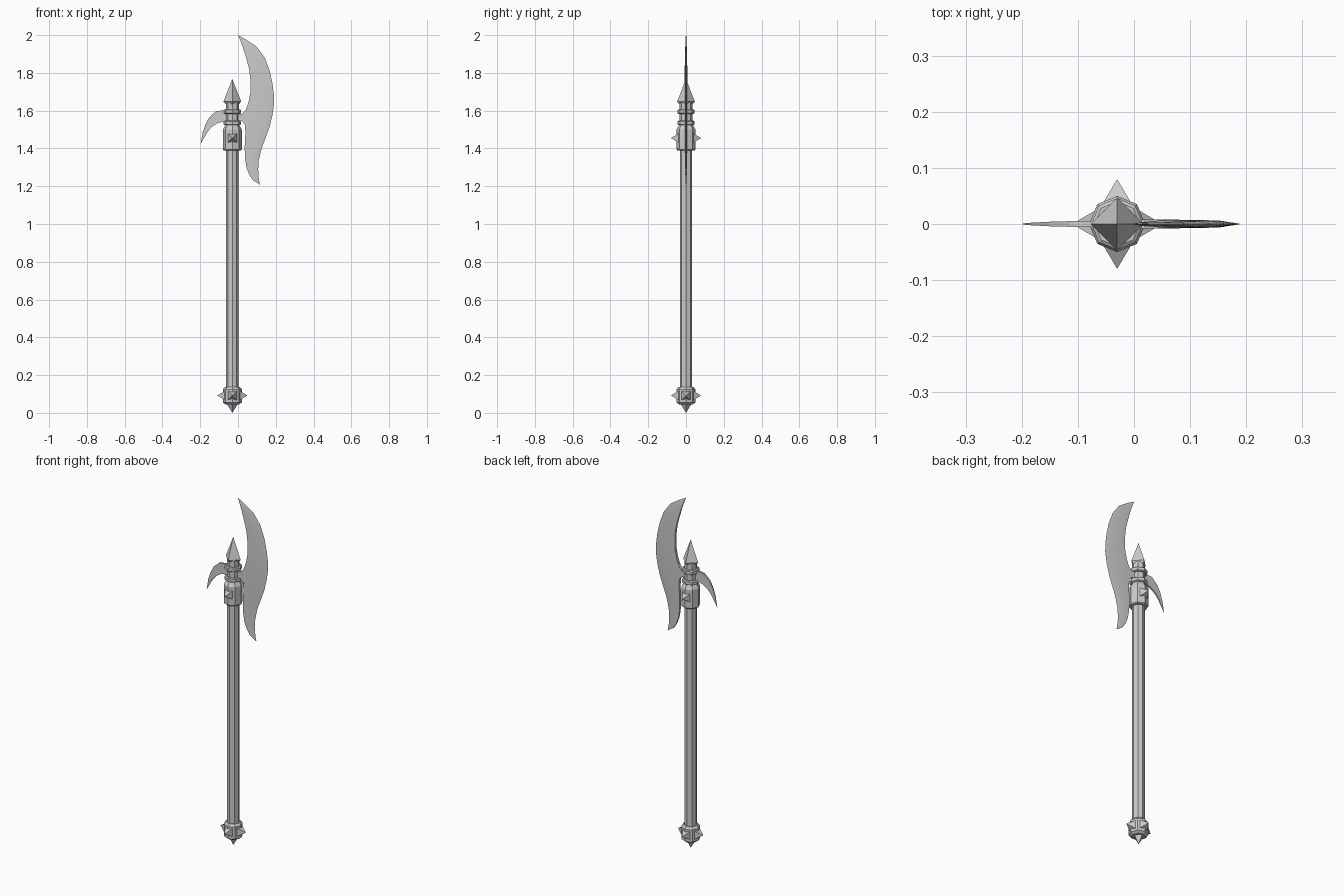
import bpy, bmesh
from math import cos, sin, pi
from mathutils import Vector

if "Cube" in bpy.data.objects:
    bpy.data.objects.remove(bpy.data.objects["Cube"])

CX = -0.03  # shaft axis


def make(name, verts, faces, smooth=False):
    me = bpy.data.meshes.new(name)
    me.from_pydata(verts, [], faces)
    bm = bmesh.new()
    bm.from_mesh(me)
    bmesh.ops.remove_doubles(bm, verts=bm.verts, dist=1e-5)
    bmesh.ops.recalc_face_normals(bm, faces=bm.faces)
    bm.to_mesh(me)
    bm.free()
    ob = bpy.data.objects.new(name, me)
    bpy.context.collection.objects.link(ob)
    if smooth:
        bpy.context.view_layer.objects.active = ob
        ob.select_set(True)
        bpy.ops.object.shade_smooth_by_angle(angle=0.5)
        ob.select_set(False)
    return ob


def lathe(name, profile, n=8):
    """Faceted turned part from (radius, z) pairs, corners on the axes."""
    v, f = [], []
    for r, z in profile:
        v += [(CX + r * cos(2 * pi * i / n), r * sin(2 * pi * i / n), z) for i in range(n)]
    for k in range(len(profile) - 1):
        for i in range(n):
            j = (i + 1) % n
            f.append((k * n + i, k * n + j, k * n + n + j, k * n + n + i))
    f += [tuple(range(n)), tuple(range((len(profile) - 1) * n, len(profile) * n))]
    return make(name, v, [q for q in f])


def stud(name, d, z, half=0.026, base=0.036, tip=0.08):
    """Four-sided spike pointing along horizontal direction d."""
    d = Vector(d)
    s = Vector((-d.y, d.x, 0))
    c = Vector((CX, 0, z))
    up = Vector((0, 0, 1))
    v = [c + d * base + s * a * half + up * b * half
         for a, b in ((-1, -1), (1, -1), (1, 1), (-1, 1))] + [c + d * tip]
    make(name, v, [(0, 1, 2, 3), (0, 1, 4), (1, 2, 4), (2, 3, 4), (3, 0, 4)])


def loft(name, rows, sharp=True):
    """Blade from rows (x_back, z_back, x_edge, z_edge, half thickness)."""
    v, f = [], []
    for xb, zb, xe, ze, t in rows:
        def at(k, y):
            return (xb + (xe - xb) * k, y, zb + (ze - zb) * k)
        e = 0 if sharp else t
        v += [at(0, -t), at(.7, -t * .8), at(1, -e), at(1, e), at(.7, t * .8), at(0, t)]
    for k in range(len(rows) - 1):
        for i in range(6):
            j = (i + 1) % 6
            f.append((k * 6 + i, k * 6 + j, k * 6 + 6 + j, k * 6 + 6 + i))
    f += [tuple(range(6)), tuple(range(len(v) - 6, len(v)))]
    # zero-width quads collapse cleanly in remove_doubles
    return make(name, v, f, smooth=True)


# shaft and fittings
lathe("shaft", [(0.033, 0.1), (0.033, 1.42)])
lathe("upper_collar", [(0.046, 1.39), (0.05, 1.395), (0.05, 1.50), (0.036, 1.525)])
lathe("neck", [(0.034, 1.50), (0.034, 1.65)])
for i, z in enumerate((1.535, 1.595)):
    lathe(f"neck_ring_{i}", [(0.04, z - .012), (0.046, z - .008), (0.046, z + .008), (0.04, z + .012)])
lathe("top_spike", [(0.036, 1.635), (0.047, 1.648), (0.0, 1.768)], 4)
lathe("pommel", [(0.036, 0.045), (0.05, 0.055), (0.05, 0.125), (0.04, 0.137)])
lathe("pommel_point", [(0.0, 0.0), (0.028, 0.046)], 4)

# studs
for i, d in enumerate(((0, -1, 0), (0, 1, 0), (1, 0, 0), (-1, 0, 0))):
    stud(f"pommel_stud_{i}", d, 0.092)
    if i < 2:
        stud(f"collar_stud_{i}", d, 1.455)

# axe blade, from top tip to bottom tip
loft("axe_blade", [
    (0.0, 2.0, 0.0, 2.0, 0.001),
    (0.012, 1.972, 0.05, 1.972, 0.003),
    (0.024, 1.94, 0.098, 1.94, 0.004),
    (0.045, 1.873, 0.142, 1.88, 0.006),
    (0.059, 1.82, 0.168, 1.81, 0.007),
    (0.066, 1.76, 0.182, 1.745, 0.007),
    (0.066, 1.70, 0.19, 1.685, 0.007),
    (0.056, 1.645, 0.191, 1.635, 0.008),
    (0.036, 1.59, 0.182, 1.575, 0.008),
    (0.037, 1.53, 0.167, 1.513, 0.008),
    (0.039, 1.48, 0.146, 1.455, 0.007),
    (0.035, 1.40, 0.124, 1.397, 0.007),
    (0.038, 1.34, 0.110, 1.335, 0.006),
    (0.046, 1.295, 0.107, 1.295, 0.005),
    (0.060, 1.26, 0.108, 1.255, 0.004),
    (0.077, 1.233, 0.112, 1.23, 0.003),
    (0.116, 1.208, 0.116, 1.208, 0.001)])
loft("blade_tongue", [
    (CX, 1.545, CX, 1.582, 0.008), (0.02, 1.545, 0.02, 1.582, 0.008),
    (0.042, 1.52, 0.042, 1.605, 0.008)], sharp=False)

# rear hook, from shaft to tip
loft("rear_hook", [
    (CX, 1.54, CX, 1.598, 0.005),
    (-0.085, 1.54, -0.085, 1.601, 0.005),
    (-0.108, 1.534, -0.116, 1.597, 0.005),
    (-0.14, 1.513, -0.151, 1.566, 0.004),
    (-0.16, 1.49, -0.171, 1.53, 0.003),
    (-0.177, 1.46, -0.187, 1.485, 0.002),
    (-0.198, 1.423, -0.198, 1.423, 0.001)], sharp=False)
